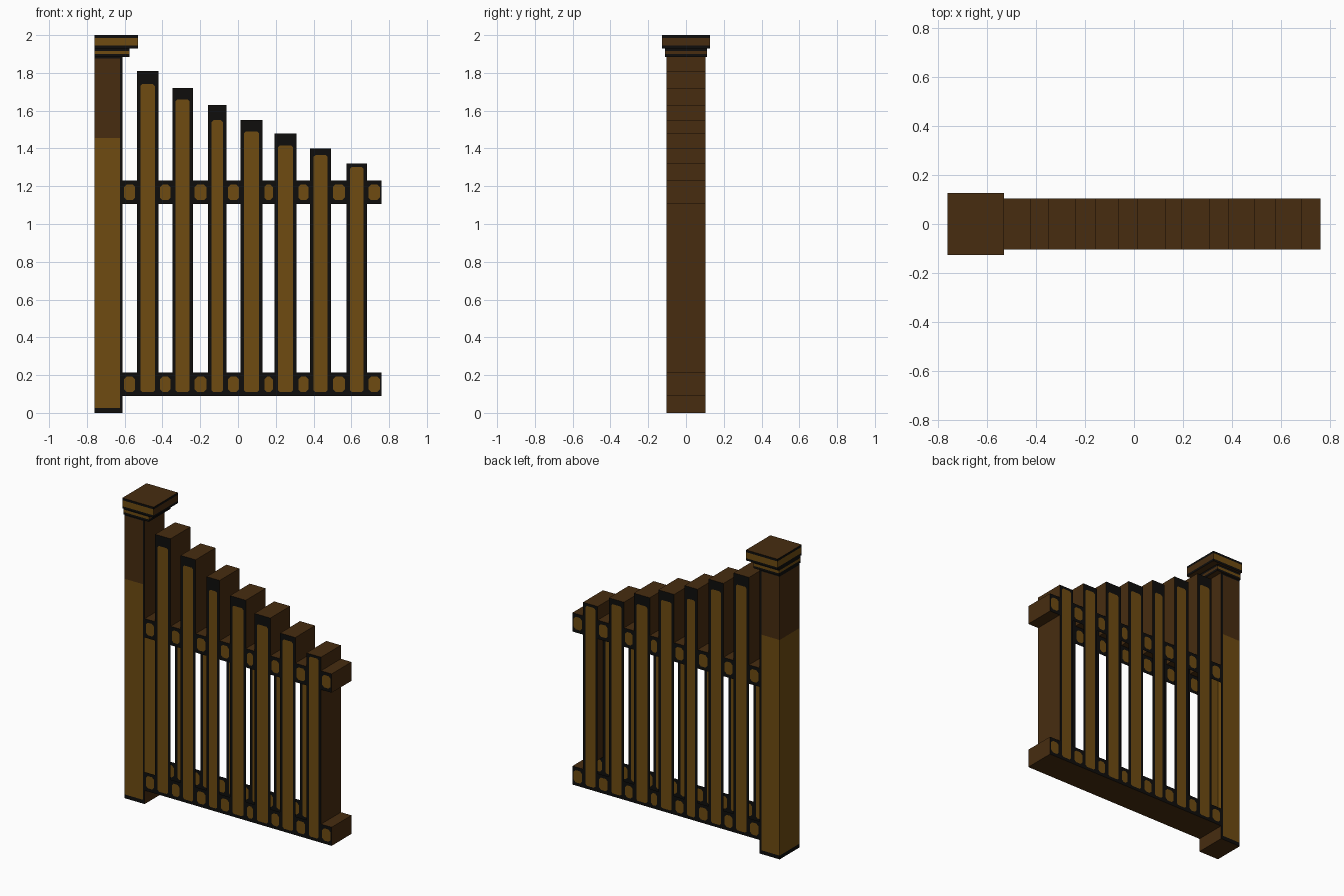
import bpy

if "Cube" in bpy.data.objects:
    bpy.data.objects.remove(bpy.data.objects["Cube"])

D = 0.104                      # half depth of the fence
L, R = -0.76, 0.76             # fence ends
POST = -0.612                  # right side of the post
LOW, UP = (0.09, 0.213), (1.105, 1.23)   # rail heights
# left, right, top, black margin under the top
PICKETS = [(-0.535, -0.422, 1.81, 0.07), (-0.348, -0.238, 1.72, 0.06),
           (-0.158, -0.062, 1.63, 0.08), (0.014, 0.130, 1.55, 0.06),
           (0.193, 0.310, 1.48, 0.065), (0.382, 0.493, 1.40, 0.035),
           (0.575, 0.682, 1.32, 0.017)]


def material(name, srgb):
    m = bpy.data.materials.new(name)
    m.diffuse_color = [((c / 255 + 0.055) / 1.055) ** 2.4 for c in srgb] + [1]
    m.use_nodes = True
    m.node_tree.nodes["Principled BSDF"].inputs["Base Color"].default_value = m.diffuse_color
    return m


MATS = [material("wood_brown", (110, 75, 17)),
        material("dark_brown", (71, 44, 16)),
        material("black_outline", (14, 13, 12))]
BROWN, DARK, BLACK = 0, 1, 2


def make(name, faces):
    """faces: list of (corner points, colour)"""
    verts, polys = [], []
    for pts, _ in faces:
        polys.append(list(range(len(verts), len(verts) + len(pts))))
        verts += pts
    me = bpy.data.meshes.new(name)
    me.from_pydata(verts, [], polys)
    for m in MATS:
        me.materials.append(m)
    for p, (_, c) in zip(me.polygons, faces):
        p.material_index = c
    ob = bpy.data.objects.new(name, me)
    bpy.context.collection.objects.link(ob)


def both_sides(flat):
    """Turn x/z polygons into a front sheet and a mirrored back sheet."""
    out = []
    for pts, c in flat:
        out.append(([(x, -D, z) for x, z in pts], c))
        out.append(([(x, D, z) for x, z in reversed(pts)], c))
    return out


def rect(x0, x1, z0, z1):
    return [(x0, z0), (x1, z0), (x1, z1), (x0, z1)]


def panel(x0, x1, z0, z1, side, bottom, top, ch):
    """Black rectangle with a brown chamfered panel set into it."""
    a, b, c, d = x0 + side, x1 - side, z0 + bottom, z1 - top
    i = [(a + ch, c), (b - ch, c), (b, c + ch), (b, d - ch),
         (b - ch, d), (a + ch, d), (a, d - ch), (a, c + ch)]
    o = rect(x0, x1, z0, z1)
    out = [(i, BROWN)]
    for k in range(4):
        n = (k + 1) % 4
        out.append(([o[k], o[n], i[2 * k + 1], i[2 * k]], BLACK))
        out.append(([o[n], i[(2 * k + 2) % 8], i[2 * k + 1]], BLACK))
    return out


def wall(a, b, colour=DARK):
    """Strip across the depth, outward for an anticlockwise outline."""
    return ([(a[0], D, a[1]), (b[0], D, b[1]), (b[0], -D, b[1]), (a[0], -D, a[1])], colour)


# Picket faces, front and back
for n, (x0, x1, top, margin) in enumerate(PICKETS, 1):
    make(f"picket_{n}", both_sides(panel(x0, x1, LOW[0], top, 0.018, 0.02, margin, 0.01)))

# Rail faces in the gaps between post, pickets and right end
starts = [POST] + [p[1] for p in PICKETS]
ends = [p[0] for p in PICKETS] + [R]
for name, (z0, z1) in (("lower_rail", LOW), ("upper_rail", UP)):
    faces = []
    for x0, x1 in zip(starts, ends):
        faces += panel(x0, x1, z0, z1, 0.009, 0.021, 0.021, 0.014)
    make(name, both_sides(faces))

# Outer skin following the fence outline; the slats are hollow inside
last = PICKETS[-1][1]
line = [(POST, LOW[0]), (R, LOW[0]), (R, LOW[1]), (last, LOW[1]),
        (last, UP[0]), (R, UP[0]), (R, UP[1])]
for x0, x1, top, _ in reversed(PICKETS):
    line += [(x1, UP[1]), (x1, top), (x0, top), (x0, UP[1])]
line += [(POST, UP[1])]
make("fence_skin", [wall(a, b) for a, b in zip(line, line[1:])])

# Post: bands of colour by height on the front, back and left
edge = POST - 0.013
bands = [(0, 0.025, BLACK), (0.025, 1.455, BROWN), (1.455, 1.875, DARK), (1.875, 1.89, BLACK)]
faces = both_sides([(rect(L, edge, a, b), c) for a, b, c in bands]
                   + [(rect(edge, POST, 0, 1.89), BLACK)])
faces += [wall((L, b), (L, a), c) for a, b, c in bands]
faces += [wall((L, 0), (POST, 0)), wall((POST, 0), (POST, LOW[0])),
          wall((POST, UP[1]), (POST, 1.89))]
make("post", faces)


def cap(name, x1, h, levels):
    """Box with horizontal stripes on its sides."""
    ring = [(L, -h), (x1, -h), (x1, h), (L, h)]
    faces = []
    for z0, z1, c in levels:
        for k in range(4):
            a, b = ring[k], ring[(k + 1) % 4]
            side = DARK if k == 1 and c == BROWN else c
            faces.append(([(*a, z0), (*b, z0), (*b, z1), (*a, z1)], side))
    faces.append(([(*p, levels[-1][1]) for p in ring], DARK))
    faces.append(([(*p, levels[0][0]) for p in reversed(ring)], DARK))
    make(name, faces)


# Stepped post cap
cap("cap_collar", -0.575, 0.112, [(1.885, 1.9, BLACK), (1.9, 1.917, BROWN), (1.917, 1.93, BLACK)])
cap("cap_top", -0.53, 0.127, [(1.93, 1.945, BLACK), (1.945, 1.985, BROWN), (1.985, 2.0, BLACK)])
